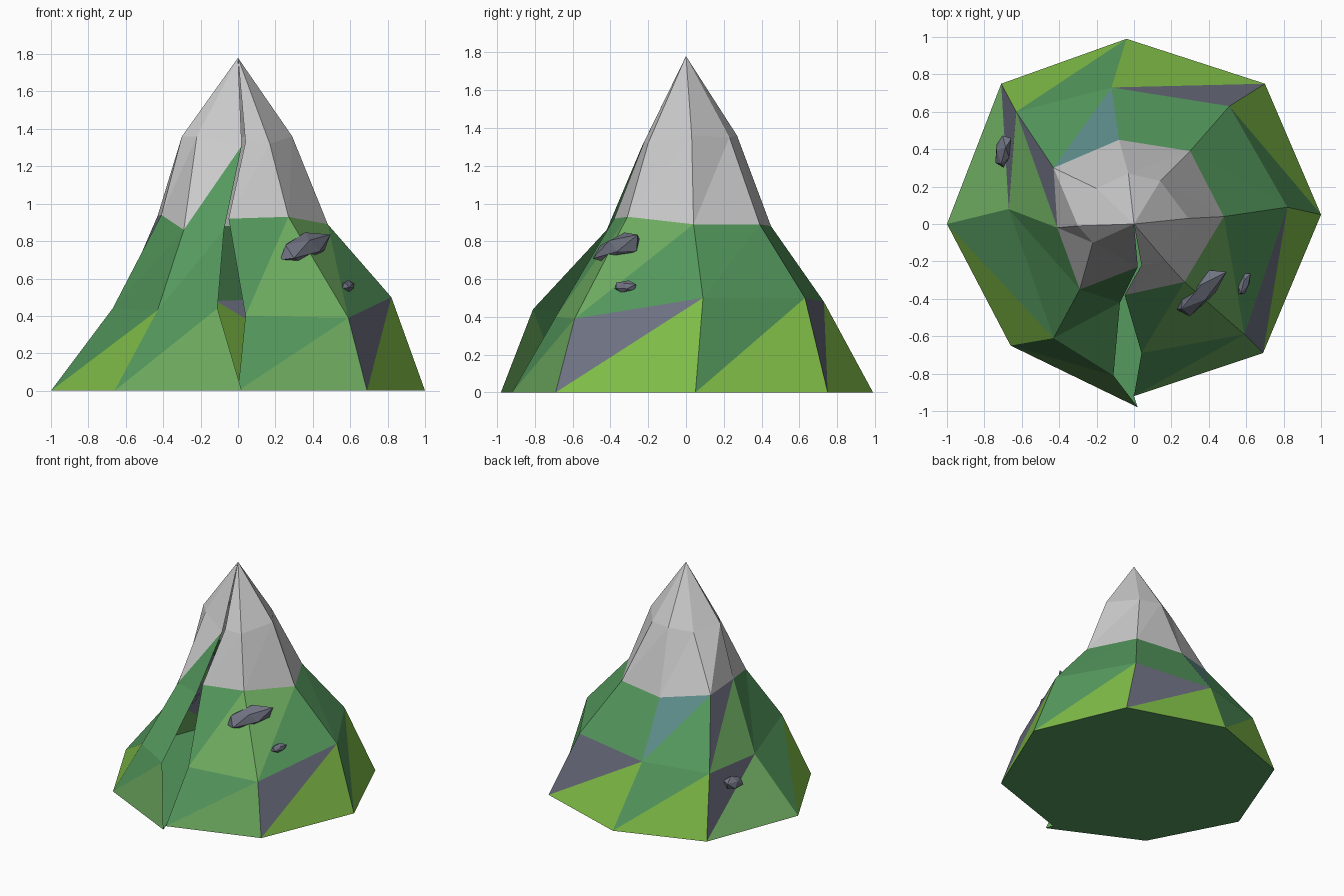
import bpy, bmesh, random
from mathutils import Vector, Matrix

if "Cube" in bpy.data.objects:
    bpy.data.objects.remove(bpy.data.objects["Cube"])

def mat(name, r, g, b):
    m = bpy.data.materials.new(name)
    m.diffuse_color = (r, g, b, 1)
    m.use_nodes = True
    m.node_tree.nodes["Principled BSDF"].inputs["Base Color"].default_value = m.diffuse_color
    return m

COL = {
    'G': mat("grass", .09, .32, .11), 'L': mat("light_grass", .16, .42, .12),
    'Y': mat("lime_grass", .22, .52, .065), 'P': mat("slate", .16, .17, .23),
    'T': mat("teal_grass", .11, .27, .26), 'S': mat("snow", .85, .85, .86),
}
rock_mat = mat("rock", .16, .17, .22)

# Rings from the right lip of the crevice, round the back, to its left lip
base = [(0, -.92, 0), (.69, -.69, 0), (1, .05, 0), (.70, .75, 0), (-.04, .99, 0),
        (-.71, .75, 0), (-1, 0, 0), (-.66, -.65, 0), (.02, -.98, 0)]
shoulder = [(.04, -.69, .40), (.59, -.59, .39), (.82, .09, .50), (.51, .63, .50), (-.12, .73, .48),
            (-.63, .60, .47), (-.67, .08, .44), (-.43, -.61, .43), (-.11, -.81, .44)]
snowline = [(-.05, -.38, .92), (.27, -.31, .93), (.48, .04, .89), (.30, .39, .89), (-.08, .45, .88),
            (-.43, .30, .935), (-.41, -.02, .94), (-.29, -.35, .86), (-.075, -.42, .86)]
crest = [(.04, -.22, 1.33), (.17, -.20, 1.32), (.29, .03, 1.36), (.14, .23, 1.35), (-.03, .27, 1.36),
         (-.20, .19, 1.34), (-.30, -.01, 1.36), (-.22, -.10, 1.36), (.02, -.23, 1.31)]
# Colour of the (upper, lower) triangle in each sector of each band
bands = ["GL PY GY PY GY PL GY GL".split(),
         "GL LG GG GG TG PL GG GG".split(),
         "SS SS SS SS SS SS SS SG".split()]

# Mountain: triangulated bands with an open crevice at the front
bm = bmesh.new()
rings = [[bm.verts.new(p) for p in r] for r in (base, shoulder, snowline, crest)]
apex = bm.verts.new((0, 0, 1.78))
keys = list(COL)

def face(vs, key):
    bm.faces.new(vs).material_index = keys.index(key)

for lo, hi, cols in zip(rings, rings[1:], bands):
    for i, (up, down) in enumerate(cols):
        face((lo[i], hi[i + 1], hi[i]), up)
        face((lo[i], lo[i + 1], hi[i + 1]), down)
for a, b in zip(rings[3], rings[3][1:]):
    face((a, b, apex), 'S')
face(rings[0][::-1], 'G')
me = bpy.data.meshes.new("mountain")
bm.to_mesh(me)
bm.free()
for k in keys:
    me.materials.append(COL[k])
bpy.context.collection.objects.link(bpy.data.objects.new("mountain", me))

# Boulders: jittered low-poly lumps stretched along an axis
def boulder(name, loc, axis, normal, half, seed):
    rnd = random.Random(seed)
    x = Vector(axis).normalized()
    y = Vector(normal).cross(x).normalized()
    rot = Matrix((x, y, x.cross(y))).transposed()
    bm = bmesh.new()
    bmesh.ops.create_icosphere(bm, subdivisions=1, radius=1)
    for v in bm.verts:
        p = v.co * rnd.uniform(.9, 1.12)
        v.co = rot @ Vector([c * h for c, h in zip(p, half)]) + Vector(loc)
    me = bpy.data.meshes.new(name)
    bm.to_mesh(me)
    bm.free()
    me.materials.append(rock_mat)
    bpy.context.collection.objects.link(bpy.data.objects.new(name, me))

boulder("large_boulder", (.355, -.36, .765), (.2, .2, .08), (.4, -.7, .6), (.185, .085, .065), 3)
boulder("small_boulder", (.59, -.32, .56), (.3, .8, .05), (.7, -.3, .6), (.065, .033, .03), 5)
boulder("side_boulder", (-.70, .39, .335), (.15, 1, .15), (-.8, .1, .5), (.095, .055, .04), 8)
